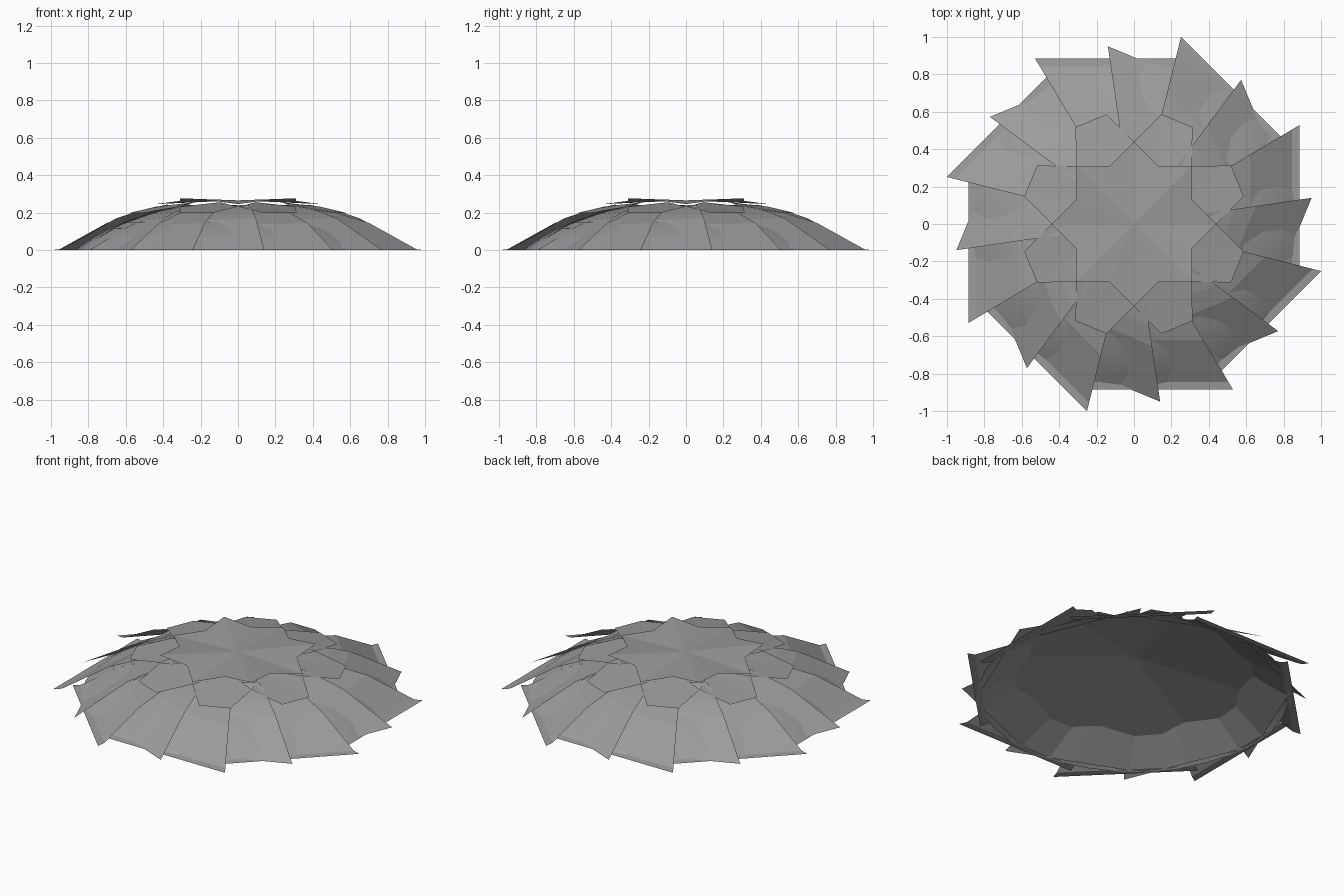
import bpy, bmesh, math

if "Cube" in bpy.data.objects:
    bpy.data.objects.remove(bpy.data.objects["Cube"])

grey = bpy.data.materials.new("dark_grey")
grey.diffuse_color = (0.33, 0.33, 0.33, 1)
grey.use_nodes = True
grey.node_tree.nodes["Principled BSDF"].inputs["Base Color"].default_value = grey.diffuse_color


def polar(r, deg, z):
    a = math.radians(deg)
    return (r * math.cos(a), r * math.sin(a), z)


def make_object(name, verts, faces):
    mesh = bpy.data.meshes.new(name)
    mesh.from_pydata(verts, [], faces)
    mesh.materials.append(grey)
    bm = bmesh.new()
    bm.from_mesh(mesh)
    bmesh.ops.recalc_face_normals(bm, faces=bm.faces)
    if sum(f.normal.z for f in bm.faces) < 0:
        bmesh.ops.reverse_faces(bm, faces=bm.faces)
    bm.to_mesh(mesh)
    bm.free()
    obj = bpy.data.objects.new(name, mesh)
    bpy.context.collection.objects.link(obj)
    return obj


def leaf_tier(name, profile, start, low, high, lift):
    """Eight overlapping leaves; profile is (distance, height), low/high are side slopes."""
    for k in range(8):
        a = math.radians(start + 45 * k)
        verts, faces = [], []
        for i, (d, z) in enumerate(profile):
            for s in (low, (low + high) / 2, high):
                t = s * d
                h = z + (lift * s if z > 0.01 else 0)
                verts.append((d * math.cos(a) - t * math.sin(a),
                              d * math.sin(a) + t * math.cos(a), h))
            if i:
                b = 3 * i
                faces += [(b - 3 + j, b - 2 + j, b + 1 + j, b + j) for j in (0, 1)]
        make_object(f"{name}_{k + 1}", verts, faces)


# Rounded inner rim
N = 32
rings = [(0.87, 0), (0.80, 0.05), (0.70, 0.108), (0.60, 0.15)]
verts = [polar(r, 360 * j / N, z) for r, z in rings for j in range(N)]
faces = [(i * N + j, i * N + (j + 1) % N, (i + 1) * N + (j + 1) % N, (i + 1) * N + j)
         for i in range(len(rings) - 1) for j in range(N)]
rim = make_object("inner_rim", verts, faces)
for p in rim.data.polygons:
    p.use_smooth = True

# Broad eight-sided ceiling seen from below
verts = [polar(0.72, 22.5 + 45 * j, 0.112) for j in range(8)] + [(0, 0, 0.238)]
make_object("inner_ceiling", verts, [(j, (j + 1) % 8, 8) for j in range(8)])

# Overlapping leaf tiers, swirling the same way
leaf_tier("outer_leaf", [(0.885, 0), (0.845, 0.004), (0.62, 0.136), (0.45, 0.196), (0.28, 0.238)],
          0, -0.32, 0.598, 0.015)
leaf_tier("lower_leaf", [(0.824, 0), (0.565, 0.159), (0.47, 0.195), (0.33, 0.232)],
          22.5, -0.35, 0.598, 0.018)

# Upper ring of tapering petals
for k in range(8):
    c = 22.5 + 45 * k
    make_object(f"upper_petal_{k + 1}",
                [polar(0.44, c - 22.5, 0.232), polar(0.605, c - 8.5, 0.197),
                 polar(0.605, c + 8.5, 0.197), polar(0.44, c + 22.5, 0.232),
                 polar(0.25, c, 0.256)],
                [(0, 1, 2, 4), (2, 3, 4)])

# Star cap with eight raised points and alternating creases
verts = [(0, 0, 0.266)]
for j in range(16):
    if j % 2:
        r, z = 0.336, 0.263
    elif j % 4 == 0:
        r, z = 0.44, 0.246
    else:
        r, z = 0.44, 0.277
    verts.append(polar(r, 22.5 * j, z))
make_object("star_cap", verts, [(0, 1 + j, 1 + (j + 1) % 16) for j in range(16)])
